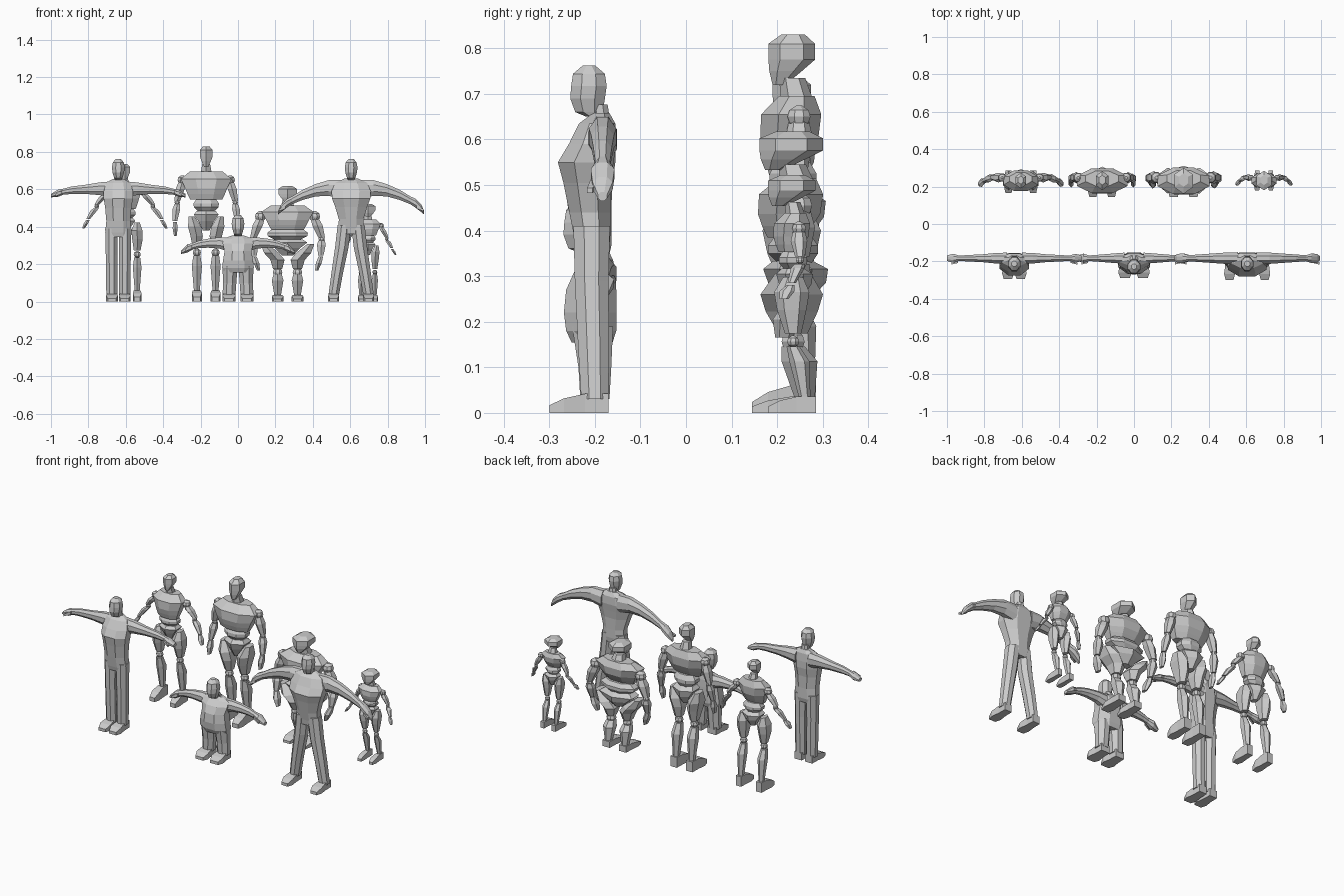
import bpy, bmesh, math
from mathutils import Vector


def loft(name, rings, axis='z', n=8):
    """Faceted skin through rings (x, y, z, half_a, half_b) lying across an axis."""
    bm = bmesh.new()
    k = 1 / math.cos(math.pi / n)
    loops = []
    for x, y, z, a, b in rings:
        loop = []
        for i in range(n):
            t = 2 * math.pi * (i + .5) / n
            u, v = a * k * math.cos(t), b * k * math.sin(t)
            off = {'z': (u, v, 0), 'x': (0, u, v), 'y': (u, 0, v)}[axis]
            loop.append(bm.verts.new(Vector((x, y, z)) + Vector(off)))
        loops.append(loop)
    for p, q in zip(loops, loops[1:]):
        for i in range(n):
            j = (i + 1) % n
            bm.faces.new((p[i], p[j], q[j], q[i]))
    bm.faces.new(loops[0])
    bm.faces.new(loops[-1])
    bmesh.ops.recalc_face_normals(bm, faces=bm.faces)
    me = bpy.data.meshes.new(name)
    bm.to_mesh(me)
    bm.free()
    ob = bpy.data.objects.new(name, me)
    bpy.context.collection.objects.link(ob)
    return ob


def ball(name, x, y, z, r):
    loft(name, [(x, y, z + r * math.sin(a), r * math.cos(a), r * math.cos(a))
                for a in (-1.3, -.6, 0, .6, 1.3)], n=8)


def foot(name, x, heel, toe, h, w):
    d = toe - heel
    loft(name, [(x, heel, h * .5, w * .75, h * .5), (x, heel + d * .4, h * .5, w * .8, h * .5),
                (x, heel + d * .75, h * .38, w, h * .38), (x, toe, h * .2, w * .7, h * .2)], 'y', 4)


# ---- front row: solid figures with outstretched arms ----
def solid_figure(label, cx, head_top, head_y, torso, arm, leg, toe):
    # head, with a projecting face and narrow jaw, then neck
    t, hy = head_top, head_y
    loft(label + "_head", [(cx, hy + y, t + z, a, b) for y, z, a, b in (
        (.010, -.112, .018, .016), (0, -.102, .022, .030), (-.003, -.072, .031, .038),
        (0, -.045, .034, .039), (0, -.018, .029, .035), (0, 0, .014, .014))])
    loft(label + "_neck", [(cx, hy + .022, t - .085, .020, .019), (cx, -.187, t - .112, .021, .019),
                           (cx, -.185, t - .145, .034, .025)])
    loft(label + "_torso", [(cx, y, z, a, b) for z, y, a, b in torso])
    for s, side in ((1, "left"), (-1, "right")):
        loft(f"{label}_{side}_arm", [(cx + s * x, -.183, z, a, b) for x, z, a, b in arm], 'x')
        # thumb
        x, z = arm[-2][0], arm[-2][1]
        loft(f"{label}_{side}_thumb", [(cx + s * (x - .025), -.198, z + .008, .01, .009),
                                       (cx + s * (x + .012), -.211, z - .01, .006, .006)], 'x', 4)
        loft(f"{label}_{side}_leg", [(cx + s * x, y, z, a, b) for x, y, z, a, b in leg])
        foot(f"{label}_{side}_foot", cx + s * leg[-1][0], -.17, toe, .042, leg[-1][3] * 1.05)


solid_figure("slim_figure", -.64, .762, -.213,
             [(.655, -.186, .03, .018), (.635, -.193, .065, .034), (.59, -.205, .078, .05),
              (.55, -.215, .078, .06), (.50, -.214, .07, .052), (.43, -.21, .064, .046),
              (.37, -.205, .07, .042), (.345, -.205, .066, .036)],
             [(.04, .60, .03, .042), (.10, .603, .028, .034), (.17, .60, .021, .025),
              (.25, .595, .017, .02), (.295, .587, .014, .016), (.325, .578, .024, .019),
              (.36, .566, .015, .009)],
             [(.036, -.205, .39, .034, .038), (.036, -.205, .25, .031, .035),
              (.034, -.201, .03, .030, .031)], -.295)

solid_figure("broad_figure", .605, .762, -.213,
             [(.658, -.186, .035, .018), (.635, -.195, .085, .04), (.59, -.205, .105, .052),
              (.55, -.22, .102, .061), (.505, -.217, .085, .052), (.44, -.211, .066, .045),
              (.39, -.206, .068, .04), (.36, -.206, .06, .036)],
             [(.05, .60, .032, .05), (.12, .607, .03, .042), (.19, .595, .025, .033),
              (.26, .57, .02, .027), (.315, .542, .016, .021), (.345, .525, .026, .024),
              (.375, .498, .022, .02), (.39, .475, .01, .01)],
             [(.036, -.207, .41, .036, .04), (.05, -.207, .29, .036, .037),
              (.075, -.203, .15, .031, .034), (.094, -.2, .03, .028, .03)], -.30)

solid_figure("short_figure", 0, .463, -.228,
             [(.352, -.186, .035, .018), (.335, -.19, .08, .03), (.31, -.2, .082, .045),
              (.27, -.208, .072, .055), (.22, -.21, .08, .058), (.18, -.208, .085, .055),
              (.155, -.206, .075, .045)],
             [(.05, .305, .03, .038), (.10, .313, .026, .03), (.16, .312, .021, .024),
              (.21, .305, .017, .02), (.24, .296, .015, .017), (.27, .284, .025, .022),
              (.305, .263, .014, .009)],
             [(.042, -.205, .19, .04, .045), (.045, -.2, .10, .036, .036),
              (.048, -.2, .03, .034, .032)], -.29)


# ---- back row: jointed mannequins ----
REF = (0, .26, .40, .54, .69, .83)      # floor, knee, crotch, rib edge, neck, crown


def jointed_figure(label, cx, knots, w, hip, d, head, arm, legx, limb, toe):
    cy = .235

    def Z(z):                            # remap reference height to this figure
        for i in range(5):
            if z <= REF[i + 1] or i == 4:
                f = (z - REF[i]) / (REF[i + 1] - REF[i])
                return knots[i] + f * (knots[i + 1] - knots[i])

    def body(part, rings, sx, sy, n=8):
        loft(f"{label}_{part}", [(cx, cy + y * sy, Z(z), a * sx, b * sy) for z, y, a, b in rings], 'z', n)

    body("head", [(.72, -.03, .011, .012), (.75, -.016, .025, .030), (.775, -.003, .034, .043),
                  (.81, -.003, .034, .043), (.83, 0, .017, .022)], *head, n=6)
    body("neck", [(.67, .012, .032, .032), (.735, -.002, .021, .024)], (w + head[0]) / 2, d, 6)
    body("chest", [(.545, -.015, .085, .036), (.575, -.012, .10, .05), (.605, -.008, .112, .062),
                   (.655, -.004, .136, .064), (.695, .008, .088, .038)], w, d)
    body("waist", [(.475, .004, .035, .03), (.505, 0, .066, .05), (.525, 0, .068, .05),
                   (.55, 0, .05, .036)], hip, d)
    body("pelvis", [(.38, .005, .018, .022), (.43, .008, .042, .05), (.465, .005, .066, .056),
                    (.485, 0, .05, .035)], hip, d, 6)

    for s, side in ((1, "left"), (-1, "right")):
        def part(nm, rings, n=6):
            loft(f"{label}_{side}_{nm}", [(cx + s * x, y, z, a, b) for x, y, z, a, b in rings], 'z', n)

        # arm: shoulder ball, upper arm, forearm, flat hand
        (sx, sz), (ex, ez), (wx, wz), (tx, tz) = arm
        r = .024 * limb
        ball(f"{label}_{side}_shoulder", cx + s * sx, .248, sz, r * 1.05)
        mx, mz = sx * .6 + ex * .4, sz * .6 + ez * .4
        part("upper_arm", [(sx, .248, sz - r * .4, r * .8, r * .8), (mx, .248, mz, r, r * 1.1),
                           (ex, .25, ez + .008, r * .65, r * .65)])
        ball(f"{label}_{side}_elbow", cx + s * ex, .25, ez, r * .6)
        mx, mz = ex * .65 + wx * .35, ez * .65 + wz * .35
        part("forearm", [(ex, .25, ez - .008, r * .6, r * .65), (mx, .245, mz, r * .85, r * .9),
                         (wx, .232, wz, r * .5, r * .55)])
        hx, hz = (wx + tx) / 2, (wz + tz) / 2
        part("hand", [(wx, .23, wz - .004, r * .45, r * .5), (hx, .222, hz, r * .55, r),
                      (tx, .215, tz, r * .3, r * .6)])

        # leg: thigh wedge, knee ball, calf, foot
        m = limb
        hx = hip * .074
        part("thigh", [(hx * 1.05, cy, Z(.455), .016 * m, .03 * d),
                       ((hx + legx) / 2, cy - .003, Z(.40), .035 * m, .054 * d),
                       (legx * 1.02, cy - .003, Z(.35), .033 * m, .045 * d),
                       (legx, cy, Z(.285), .021 * m, .025 * d)])
        ball(f"{label}_{side}_knee", cx + s * legx, cy, Z(.262), .022 * m)
        part("calf", [(legx, cy, Z(.245), .019 * m, .02 * d),
                      (legx, cy + .014, Z(.19), .027 * m, .031 * d),
                      (legx, cy + .026, Z(.05), .015 * m, .017 * d)])
        foot(f"{label}_{side}_foot", cx + s * legx, .285, toe, Z(.06), .027 * m)


jointed_figure("narrow_mannequin", -.605, (0, .25, .38, .49, .63, .735), .68, .85, .85, (.85, .85),
               ((.10, .585), (.15, .51), (.197, .44), (.222, .39)), .066, .85, .165)
jointed_figure("tall_mannequin", -.17, REF, 1, 1, 1.03, (1, 1.03),
               ((.128, .65), (.155, .53), (.167, .43), (.165, .35)), .05, 1, .145)
jointed_figure("stout_mannequin", .265, (0, .155, .26, .38, .51, .618), 1.02, 1.6, 1.1, (1.45, 1.4),
               ((.145, .455), (.182, .335), (.178, .245), (.155, .165)), .053, 1.15, .145)
jointed_figure("small_mannequin", .695, (0, .155, .265, .35, .435, .522), .5, .6, .62, (1.15, 1.05),
               ((.07, .405), (.10, .335), (.128, .285), (.147, .25)), .037, .6, .18)
